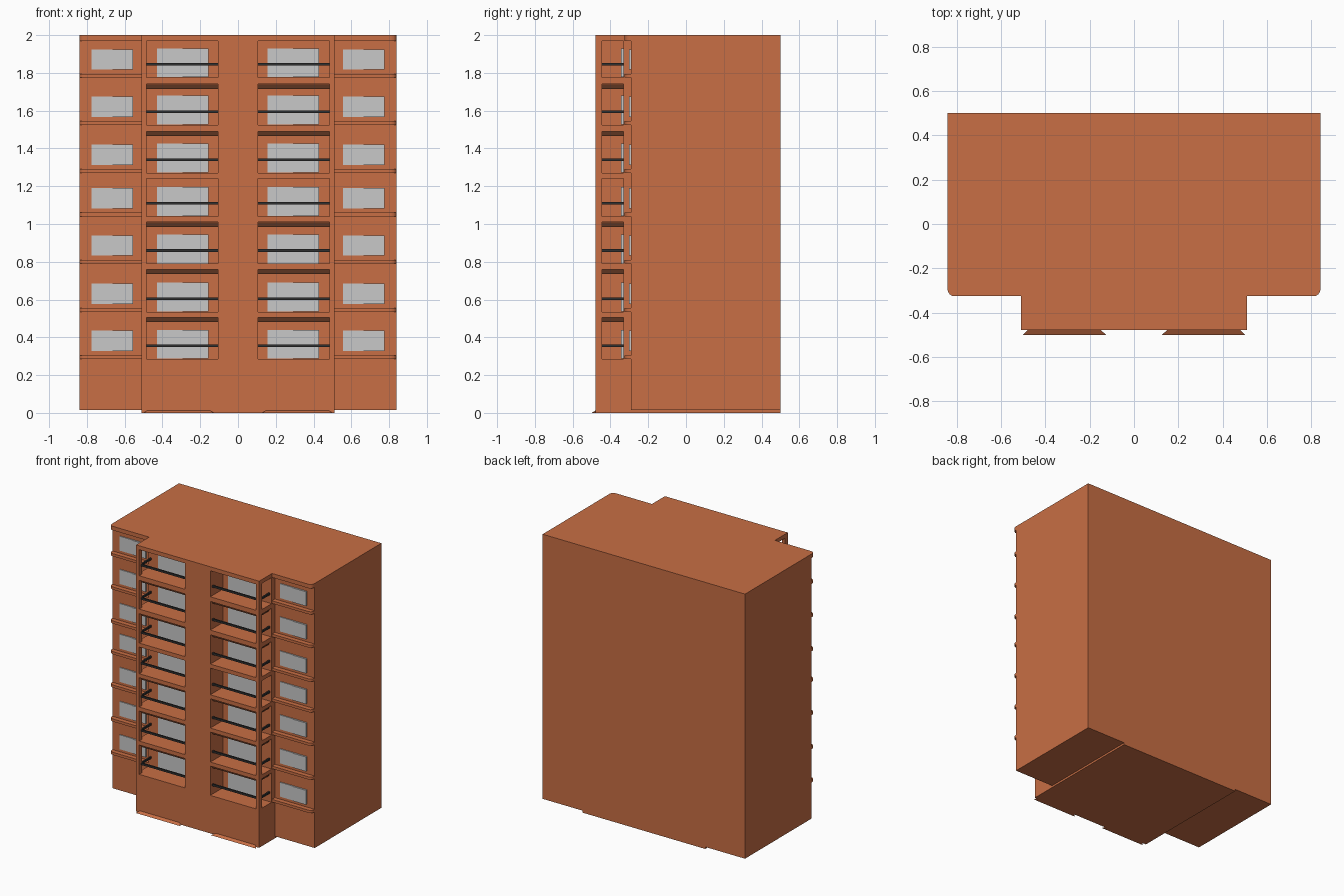
import bpy, bmesh, math

cube = bpy.data.objects.get("Cube")
if cube:
    bpy.data.objects.remove(cube, do_unlink=True)


def material(name, r, g, b):
    m = bpy.data.materials.new(name)
    m.use_nodes = True
    m.diffuse_color = (r, g, b, 1)
    m.node_tree.nodes["Principled BSDF"].inputs["Base Color"].default_value = (r, g, b, 1)
    return m


TERRACOTTA = material("terracotta", 0.58, 0.156, 0.058)
GLASS = material("pale grey glass", 0.58, 0.58, 0.58)
METAL = material("dark metal", 0.03, 0.03, 0.03)
BROWN = material("dark brown", 0.11, 0.035, 0.015)


def prism(bm, points, z0, z1, side=1):
    """Extrude an xy outline from z0 to z1, mirrored when side is -1."""
    low = [bm.verts.new((x * side, y, z0)) for x, y in points]
    high = [bm.verts.new((x * side, y, z1)) for x, y in points]
    bm.faces.new(low)
    bm.faces.new(high)
    for i in range(len(low)):
        j = (i + 1) % len(low)
        bm.faces.new((low[i], low[j], high[j], high[i]))


def box(bm, x0, x1, y0, y1, z0, z1, side=1):
    prism(bm, [(x0, y0), (x1, y0), (x1, y1), (x0, y1)], z0, z1, side)


def finish(bm, name, mat):
    bmesh.ops.recalc_face_normals(bm, faces=bm.faces)
    mesh = bpy.data.meshes.new(name)
    bm.to_mesh(mesh)
    bm.free()
    mesh.materials.append(mat)
    obj = bpy.data.objects.new(name, mesh)
    bpy.context.collection.objects.link(obj)
    return obj


FLOORS = [0.285, 0.535, 0.79, 1.04, 1.27, 1.525, 1.775]
CEILINGS = [0.505, 0.76, 1.01, 1.24, 1.49, 1.74, 1.97]
PLAIN = (3, 6)  # storeys without a dark lintel
SIDES = (1, -1)

# Central block with the balconies cut out around its front corners
bm = bmesh.new()
box(bm, -0.51, 0.51, -0.478, 0.5, 0, 2)
centre = finish(bm, "central_block", TERRACOTTA)

opening = [(0.105, -0.33), (0.105, -0.6), (0.485, -0.6),
           (0.485, -0.445), (0.6, -0.445), (0.6, -0.33)]
bm = bmesh.new()
for s in SIDES:
    for z0, z1 in zip(FLOORS, CEILINGS):
        prism(bm, opening, z0, z1, s)
cutter = finish(bm, "balcony_cutter", TERRACOTTA)
cutter.hide_render = True
cutter.hide_viewport = True
cut = centre.modifiers.new("balconies", "BOOLEAN")
cut.operation = "DIFFERENCE"
cut.solver = "EXACT"
cut.object = cutter

# Side wings
for s, label in zip(SIDES, ("left", "right")):
    bm = bmesh.new()
    box(bm, 0.51, 0.84, -0.29, 0.5, 0.015, 2, s)
    finish(bm, label + "_wing", TERRACOTTA)

# Wing ledges and eaves with a rounded outer corner
R = 0.03
corner = [(0.84 - R + R * math.sin(a), -0.325 + R - R * math.cos(a))
          for a in [i * math.pi / 12 for i in range(7)]]
ledge = [(0.51, -0.29), (0.51, -0.325)] + corner + [(0.84, -0.29)]
bm = bmesh.new()
for s in SIDES:
    for z in FLOORS:
        prism(bm, ledge, z, z + 0.02, s)
    prism(bm, ledge, 1.97, 2, s)
finish(bm, "wing_ledges", TERRACOTTA)

# Sliding windows: two panes at slightly different depths
bm = bmesh.new()
for s in SIDES:
    for z in FLOORS:
        for x0, x1, wall, z0, z1 in ((0.555, 0.775, -0.29, z + 0.042, z + 0.15),
                                     (0.155, 0.43, -0.33, z + 0.002, z + 0.155)):
            mid = (x0 + x1) / 2
            left, right = ((x0, mid), (mid, x1))[::s]
            box(bm, *left, wall - 0.007, wall + 0.005, z0, z1, s)
            box(bm, *right, wall - 0.013, wall + 0.005, z0, z1, s)
finish(bm, "windows", GLASS)

# Balcony rails along the front and the open side
bm = bmesh.new()
for s in SIDES:
    for z in FLOORS:
        z0, z1 = z + 0.063, z + 0.077
        box(bm, 0.105, 0.485, -0.457, -0.445, z0, z1, s)
        box(bm, 0.485, 0.497, -0.445, -0.33, z0, z1, s)
finish(bm, "balcony_rails", METAL)

# Dark lintels under the balcony ceilings
bm = bmesh.new()
for s in SIDES:
    for i, z in enumerate(CEILINGS):
        if i not in PLAIN:
            box(bm, 0.105, 0.49, -0.45, -0.33, z - 0.025, z - 0.001, s)
finish(bm, "balcony_lintels", BROWN)

# Flared foot strips at the base of the front wall
bm = bmesh.new()
for s in SIDES:
    foot = [bm.verts.new((x * s, y, z)) for x, y, z in (
        (0.125, -0.5, 0), (0.5, -0.5, 0), (0.48, -0.478, 0.013), (0.15, -0.478, 0.013),
        (0.48, -0.478, 0), (0.15, -0.478, 0))]
    for ids in ((0, 1, 2, 3), (0, 1, 4, 5), (1, 2, 4), (0, 3, 5), (2, 3, 5, 4)):
        bm.faces.new([foot[i] for i in ids])
finish(bm, "foot_strips", TERRACOTTA)
